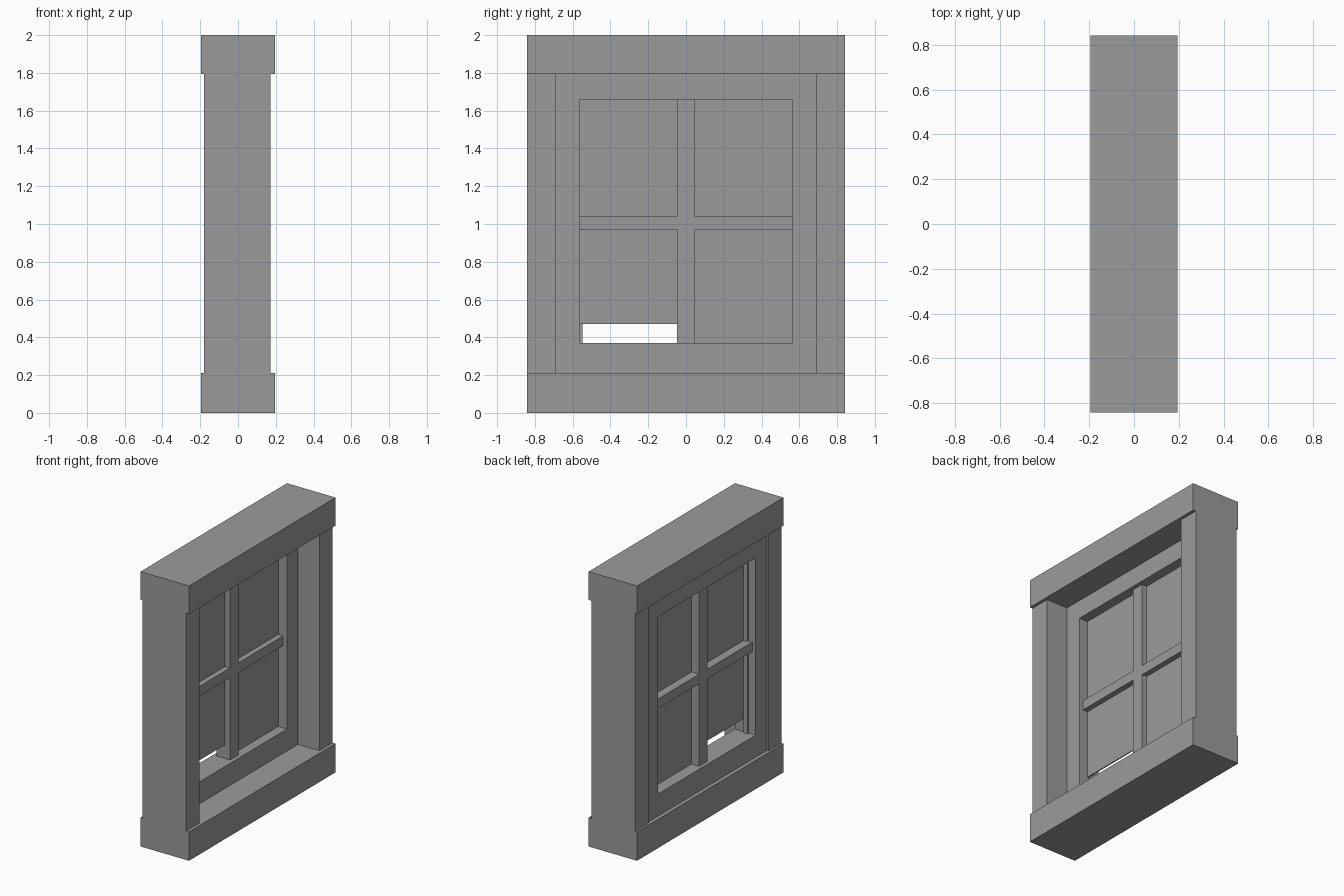
import bpy
import bmesh

old = bpy.data.objects.get("Cube")
if old:
    bpy.data.objects.remove(old, do_unlink=True)

GREY = (0.33, 0.33, 0.33, 1.0)
grey = bpy.data.materials.new("plain_grey")
grey.use_nodes = True
grey.diffuse_color = GREY
grey.node_tree.nodes["Principled BSDF"].inputs["Base Color"].default_value = GREY


def slab(name, xs, ys, zs, keep=lambda i, j: True):
    """Solid spanning xs, made of the chosen cells of a y/z lattice."""
    bm = bmesh.new()
    grid = [[bm.verts.new((xs[0], y, z)) for z in zs] for y in ys]
    for i in range(len(ys) - 1):
        for j in range(len(zs) - 1):
            if keep(i, j):
                bm.faces.new((grid[i][j], grid[i][j + 1],
                              grid[i + 1][j + 1], grid[i + 1][j]))
    bmesh.ops.delete(bm, geom=[v for v in bm.verts if not v.link_faces], context='VERTS')
    base = bm.faces[:]
    ext = bmesh.ops.extrude_face_region(bm, geom=base, use_keep_orig=True)
    top = [g for g in ext["geom"] if isinstance(g, bmesh.types.BMVert)]
    bmesh.ops.translate(bm, verts=top, vec=(xs[1] - xs[0], 0, 0))
    bmesh.ops.recalc_face_normals(bm, faces=bm.faces[:])
    mesh = bpy.data.meshes.new(name)
    bm.to_mesh(mesh)
    bm.free()
    mesh.materials.append(grey)
    obj = bpy.data.objects.new(name, mesh)
    bpy.context.collection.objects.link(obj)
    return obj


HALF, JAMB, OPEN, BAR = 0.842, 0.69, 0.563, 0.048
SILL, HEAD = 0.21, 1.795
LOW, HIGH = 0.37, 1.66
MID = (0.97, 1.04)

# Sill and header beams
slab("sill", (-0.195, 0.195), (-HALF, HALF), (0, SILL))
slab("header", (-0.195, 0.195), (-HALF, HALF), (HEAD, 2))

# Side posts
for side, name in ((-1, "front_post"), (1, "back_post")):
    slab(name, (-0.18, 0.172), sorted((side * JAMB, side * HALF)), (SILL, HEAD))

# Sash frame around the opening
slab("sash_frame", (-0.167, 0.0), (-JAMB, -OPEN, OPEN, JAMB),
     (SILL, LOW, HIGH, HEAD), lambda i, j: (i, j) != (1, 1))

# Cross of glazing bars
slab("glazing_bars", (-0.14, -0.03), (-OPEN, -BAR, BAR, OPEN),
     (LOW, *MID, HIGH), lambda i, j: i == 1 or j == 1)

# Panes, the lower front one raised to leave a gap
for row, (z0, z1) in (("lower", (LOW, MID[0])), ("upper", (MID[1], HIGH))):
    slab("back_" + row + "_pane", (-0.078, -0.07), (BAR, OPEN), (z0, z1))
    bottom = z0 + 0.1 if row == "lower" else z0
    slab("front_" + row + "_pane", (-0.078, -0.07), (-OPEN, -BAR), (bottom, z1))
    # Thin stop beside the front panes
    slab("front_" + row + "_stop", (-0.11, -0.078), (-OPEN, -0.549), (z0, z1))
